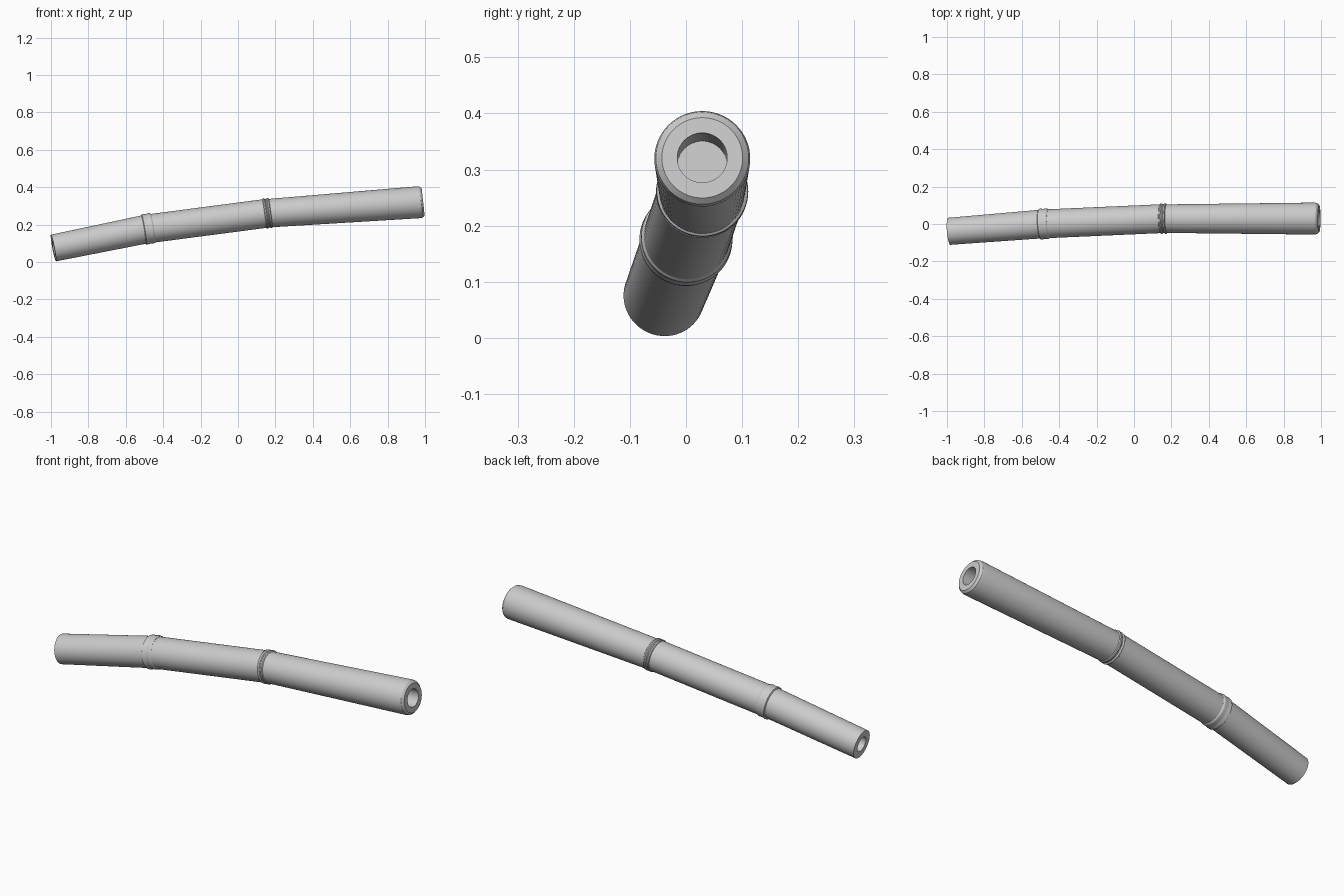
import bpy, bmesh, math
from mathutils import Vector

if "Cube" in bpy.data.objects:
    bpy.data.objects.remove(bpy.data.objects["Cube"])

SIDES = 64
# Centre line of the cane: x, y, z, then ring tilt in y and z
NODES = [(-0.987, -0.039, 0.0745, 0.08, 0.19),
         (-0.480, 0.001, 0.178, 0.06, 0.16),
         (0.160, 0.029, 0.261, 0.02, 0.14),
         (0.990, 0.029, 0.321, 0.00, 0.11)]


def frame(x):
    """Centre and axis direction of the cane at x."""
    i = 0
    while i < len(NODES) - 2 and x > NODES[i + 1][0]:
        i += 1
    a, b = NODES[i], NODES[i + 1]
    t = (x - a[0]) / (b[0] - a[0])
    _, y, z, ty, tz = [p + (q - p) * t for p, q in zip(a, b)]
    return Vector((x, y, z)), Vector((1, ty, tz)).normalized()


def sweep(name, profile):
    """Sweep circles (x, radius) along the cane, capping both ends."""
    bm = bmesh.new()
    rings = []
    for x, r in profile:
        c, n = frame(x)
        u = n.cross(Vector((0, 0, 1))).normalized()
        v = u.cross(n)
        angles = [2 * math.pi * k / SIDES for k in range(SIDES)]
        rings.append([bm.verts.new(c + r * (u * math.cos(a) + v * math.sin(a))) for a in angles])
    for a, b in zip(rings, rings[1:]):
        for k in range(SIDES):
            j = (k + 1) % SIDES
            bm.faces.new((a[k], a[j], b[j], b[k]))
    bm.faces.new(rings[0])
    bm.faces.new(rings[-1])
    bmesh.ops.recalc_face_normals(bm, faces=bm.faces)
    mesh = bpy.data.meshes.new(name)
    bm.to_mesh(mesh)
    bm.free()
    ob = bpy.data.objects.new(name, mesh)
    bpy.context.collection.objects.link(ob)
    bpy.context.view_layer.objects.active = ob
    ob.select_set(True)
    bpy.ops.object.shade_smooth_by_angle(angle=math.radians(25))
    ob.select_set(False)


# Thin stalk with a blind bore in its left end
sweep("lower_stalk", [(-0.80, 0.038), (-0.987, 0.038), (-0.987, 0.0725), (-0.50, 0.0765)])

# Wide collar at the first joint
sweep("lower_node", [(-0.507, 0.074), (-0.502, 0.082), (-0.494, 0.083), (-0.487, 0.081),
                     (-0.475, 0.0805), (-0.468, 0.082), (-0.460, 0.081), (-0.454, 0.077)])

# Middle stalk
sweep("middle_stalk", [(-0.49, 0.077), (0.15, 0.077)])

# Double ridge at the second joint
sweep("upper_node", [(0.139, 0.075), (0.143, 0.081), (0.149, 0.082), (0.155, 0.077),
                     (0.160, 0.077), (0.165, 0.082), (0.172, 0.081), (0.176, 0.075)])

# Thick stalk with a bevelled rim and a blind bore in its right end
sweep("upper_stalk", [(0.15, 0.076), (0.966, 0.0855), (0.980, 0.0825), (0.990, 0.072),
                      (0.990, 0.0445), (0.79, 0.0445)])
